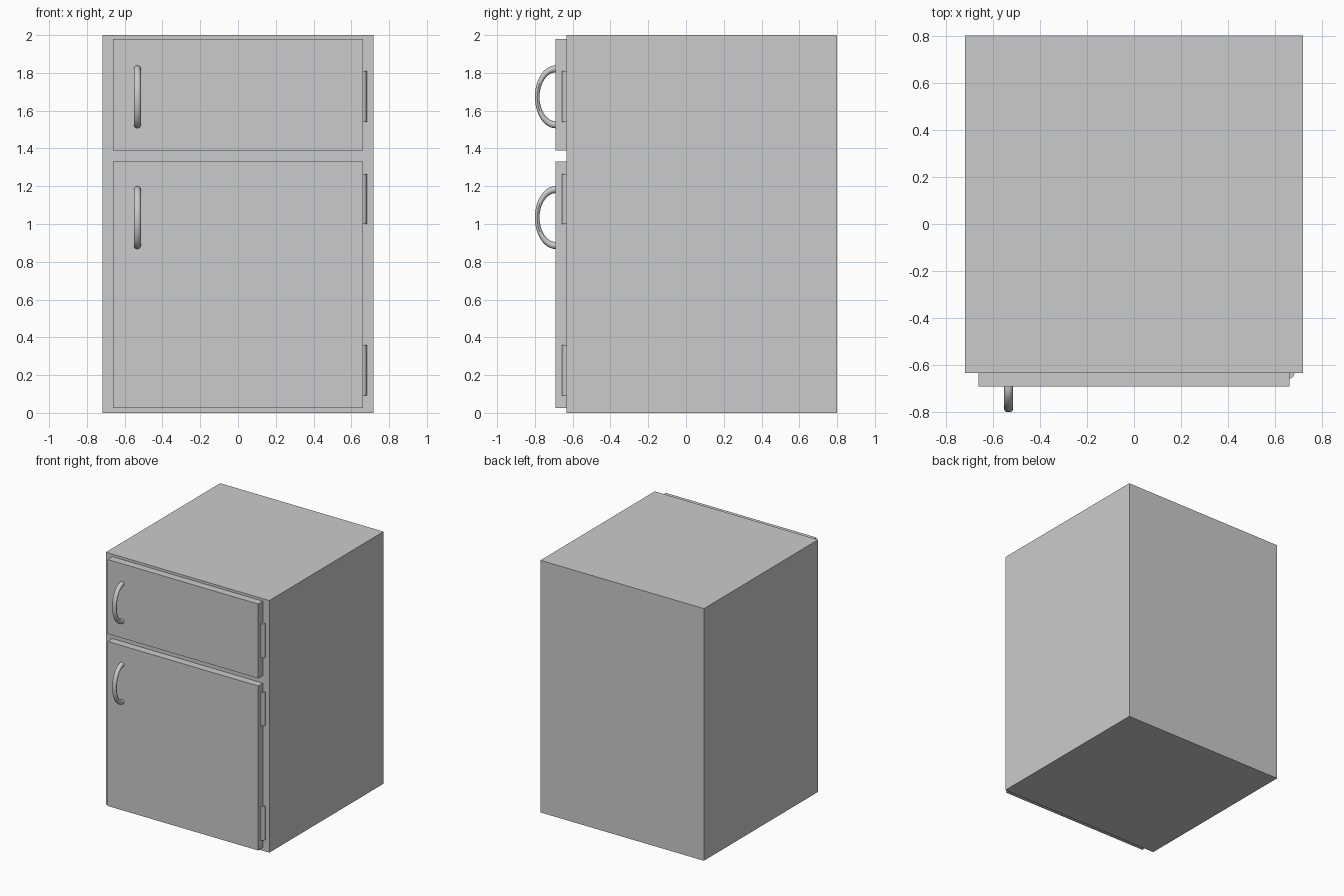
import bpy, bmesh
from math import radians
from mathutils import Matrix

if "Cube" in bpy.data.objects:
    bpy.data.objects.remove(bpy.data.objects["Cube"])


def box(name, x, y, z):
    bpy.ops.mesh.primitive_cube_add(size=1)
    ob = bpy.context.object
    ob.name = name
    size = Matrix.Diagonal((x[1] - x[0], y[1] - y[0], z[1] - z[0], 1))
    centre = Matrix.Translation((sum(x) / 2, sum(y) / 2, sum(z) / 2))
    ob.data.transform(centre @ size)
    return ob


def hinge(name, z0, z1):
    bpy.ops.mesh.primitive_cylinder_add(vertices=24, radius=0.025, depth=z1 - z0,
                                        location=(0.657, -0.632, (z0 + z1) / 2))
    bpy.context.object.name = name
    bpy.ops.object.shade_smooth_by_angle()


def handle(name, z):
    # flattened ring, cut so only the front half stands out of the door
    bpy.ops.mesh.primitive_torus_add(major_segments=48, minor_segments=16,
                                     major_radius=0.148, minor_radius=0.0185)
    ob = bpy.context.object
    ob.name = name
    ob.data.transform(Matrix.Diagonal((1, 0.66, 1, 1)) @ Matrix.Rotation(radians(90), 4, 'Y'))
    bm = bmesh.new()
    bm.from_mesh(ob.data)
    bmesh.ops.bisect_plane(bm, geom=bm.verts[:] + bm.edges[:] + bm.faces[:],
                           plane_co=(0, 0.01, 0), plane_no=(0, 1, 0), clear_outer=True)
    bmesh.ops.holes_fill(bm, edges=[e for e in bm.edges if e.is_boundary])
    bm.to_mesh(ob.data)
    bm.free()
    ob.location = (-0.533, -0.69, z)
    bpy.ops.object.shade_smooth_by_angle()


# cabinet and doors
box("cabinet", (-0.717, 0.717), (-0.632, 0.80), (0, 2))
box("freezer_door", (-0.661, 0.661), (-0.691, -0.632), (1.39, 1.98))
box("fridge_door", (-0.661, 0.661), (-0.691, -0.632), (0.025, 1.33))

# hinges on the right edge
hinge("freezer_hinge", 1.54, 1.81)
hinge("fridge_hinge_upper", 1.0, 1.265)
hinge("fridge_hinge_lower", 0.093, 0.36)

# handles on the left
handle("freezer_handle", 1.673)
handle("fridge_handle", 1.034)
